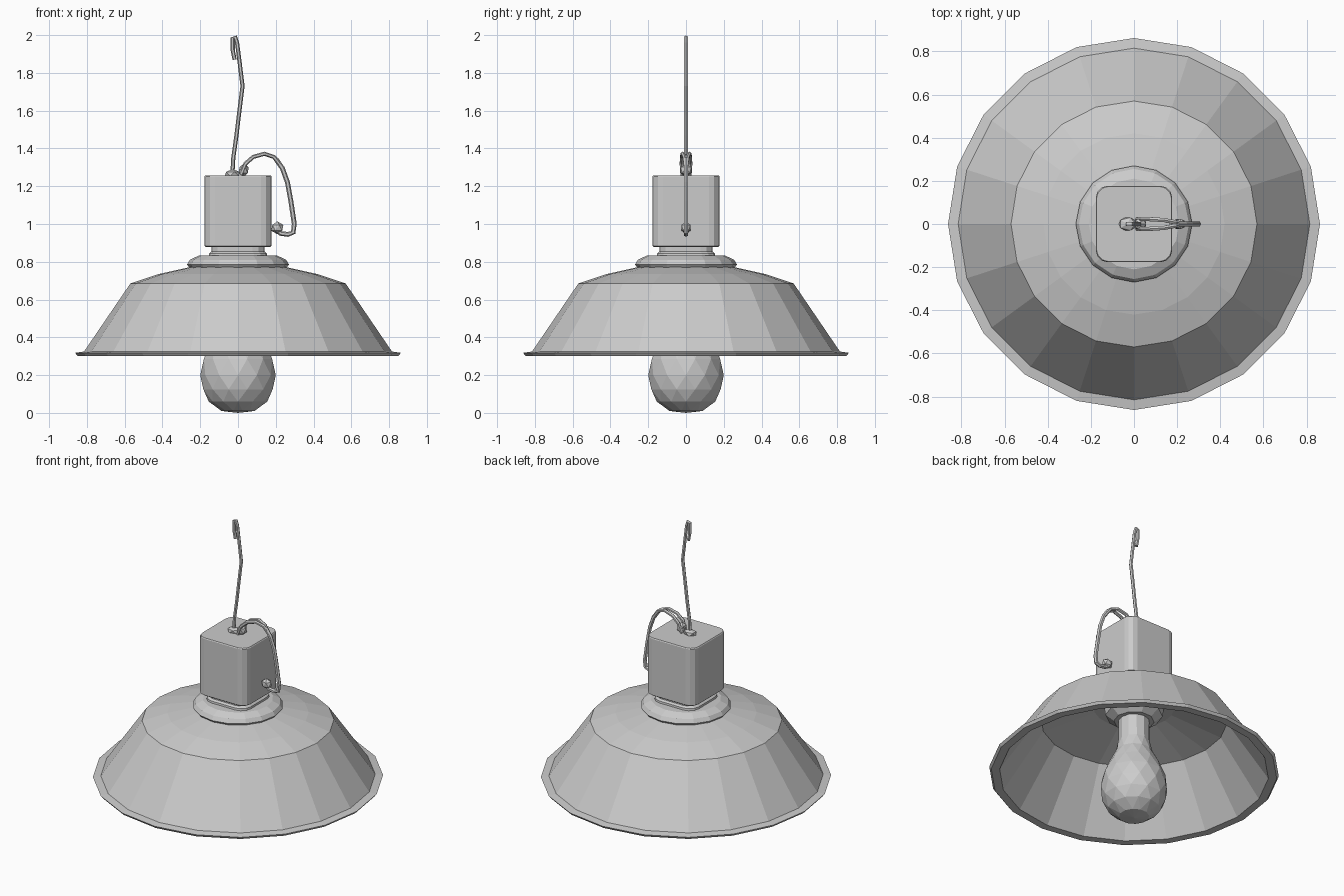
import bpy, bmesh, math
from mathutils import Vector

cube = bpy.data.objects.get("Cube")
if cube:
    bpy.data.objects.remove(cube, do_unlink=True)

grey = bpy.data.materials.new("lamp_grey")
grey.use_nodes = True
COLOUR = (0.6, 0.6, 0.6, 1)
grey.diffuse_color = COLOUR
grey.node_tree.nodes["Principled BSDF"].inputs["Base Color"].default_value = COLOUR


def finish(name, bm):
    """Turn a bmesh into a flat-shaded object."""
    bmesh.ops.recalc_face_normals(bm, faces=bm.faces)
    mesh = bpy.data.meshes.new(name)
    bm.to_mesh(mesh)
    bm.free()
    mesh.materials.append(grey)
    obj = bpy.data.objects.new(name, mesh)
    bpy.context.collection.objects.link(obj)
    return obj


def lathe(name, profile, sides, stagger=False):
    """Spin (radius, z) points; staggered rings are joined with triangles."""
    bm = bmesh.new()
    rings = []
    for k, (r, z) in enumerate(profile):
        if r == 0:
            rings.append([bm.verts.new((0, 0, z))] * sides)
            continue
        shift = 0.5 * (k % 2) if stagger else 0
        angles = [math.tau * (i + shift) / sides for i in range(sides)]
        rings.append([bm.verts.new((r * math.cos(a), r * math.sin(a), z)) for a in angles])
    for k, (a, b) in enumerate(zip(rings, rings[1:])):
        for i in range(sides):
            j = (i + 1) % sides
            if not stagger:
                faces = [(a[i], a[j], b[j], b[i])]
            elif k % 2 == 0:
                faces = [(a[i], a[j], b[i]), (a[j], b[j], b[i])]
            else:
                faces = [(a[i], a[j], b[j]), (a[i], b[j], b[i])]
            for face in faces:
                corners = list(dict.fromkeys(face))
                if len(corners) > 2:
                    bm.faces.new(corners)
    return finish(name, bm)


def rounded_block(name, half, radius, levels):
    """Stack rounded-square sections given as (z, scale)."""
    bm = bmesh.new()
    rings = []
    for z, s in levels:
        ring = []
        for q in range(4):
            mid = math.radians(45 + 90 * q)
            cx = math.copysign(half - radius, math.cos(mid))
            cy = math.copysign(half - radius, math.sin(mid))
            for t in range(4):
                a = math.radians(90 * q + 30 * t)
                ring.append(bm.verts.new(((cx + radius * math.cos(a)) * s,
                                          (cy + radius * math.sin(a)) * s, z)))
        rings.append(ring)
    for a, b in zip(rings, rings[1:]):
        for i in range(len(a)):
            j = (i + 1) % len(a)
            bm.faces.new((a[i], a[j], b[j], b[i]))
    bm.faces.new(rings[0][::-1])
    bm.faces.new(rings[-1])
    return finish(name, bm)


def tube(name, points, radius, sides=6):
    """Sweep a small polygon along a path."""
    pts = [Vector(p) for p in points]
    bm = bmesh.new()
    rings = []
    for i, p in enumerate(pts):
        way = (pts[min(i + 1, len(pts) - 1)] - pts[max(i - 1, 0)]).normalized()
        u = way.cross(Vector((0, 1, 0))).normalized()
        v = way.cross(u)
        rings.append([bm.verts.new(p + radius * (u * math.cos(math.tau * k / sides)
                                                 + v * math.sin(math.tau * k / sides)))
                      for k in range(sides)])
    for a, b in zip(rings, rings[1:]):
        for k in range(sides):
            j = (k + 1) % sides
            bm.faces.new((a[k], a[j], b[j], b[k]))
    bm.faces.new(rings[0])
    bm.faces.new(rings[-1])
    return finish(name, bm)


def knob(name, location, scale):
    bm = bmesh.new()
    bmesh.ops.create_icosphere(bm, subdivisions=1, radius=1)
    bmesh.ops.scale(bm, vec=scale, verts=bm.verts)
    bmesh.ops.translate(bm, vec=location, verts=bm.verts)
    return finish(name, bm)


# Shade: outer skin, flared rim, inner skin
lathe("shade", [(0, 0.78), (0.24, 0.775), (0.42, 0.735), (0.57, 0.685), (0.815, 0.325),
                (0.862, 0.318), (0.85, 0.302), (0.8, 0.302), (0.555, 0.67),
                (0.24, 0.755), (0, 0.76)], 20)

# Collar and neck between shade and housing
lathe("collar", [(0.25, 0.76), (0.27, 0.785), (0.255, 0.81), (0.21, 0.832), (0, 0.835)], 16)
rounded_block("neck", 0.155, 0.07, [(0.82, 1), (0.845, 0.98), (0.855, 0.9), (0.89, 0.9)])

# Housing with softened corners
rounded_block("housing", 0.177, 0.055, [(0.878, 0.96), (0.884, 1), (1.252, 1), (1.258, 0.98)])

# Bulb and its socket
lathe("socket", [(0.18, 0.77), (0.17, 0.7), (0.12, 0.66), (0, 0.66)], 10)
lathe("bulb", [(0, 0.0), (0.09, 0.01), (0.155, 0.06), (0.19, 0.125), (0.2, 0.2),
               (0.187, 0.285), (0.15, 0.37), (0.11, 0.45), (0.095, 0.52)], 12, True)
lathe("bulb_neck", [(0.095, 0.51), (0.092, 0.7)], 12)

# Hanging cable, hooked over at the top
tube("hanging_cable", [(-0.03, 0, 1.26), (-0.025, 0, 1.35), (-0.008, 0, 1.47), (0.005, 0, 1.58),
                       (0.024, 0, 1.73), (0.008, 0, 1.86), (-0.005, 0, 1.96), (-0.015, 0, 1.99),
                       (-0.028, 0, 1.985), (-0.028, 0, 1.92), (-0.018, 0, 1.87)], 0.011)

# Paired strands that rise from the housing and merge into the side cable
for side, word in ((1, "back"), (-1, "front")):
    tube("strand_" + word, [(0.015, 0.02 * side, 1.26), (0.04, 0.024 * side, 1.32),
                            (0.08, 0.022 * side, 1.355), (0.14, 0.018 * side, 1.372),
                            (0.19, 0.008 * side, 1.355), (0.225, 0.002 * side, 1.31)], 0.011)
tube("side_cable", [(0.2, 0, 1.345), (0.235, 0, 1.295), (0.262, 0, 1.22), (0.28, 0, 1.12),
                    (0.298, 0, 1.0), (0.292, 0, 0.955), (0.265, 0, 0.945),
                    (0.225, 0, 0.95), (0.2, 0, 0.98)], 0.013)

# Cable fittings
knob("cable_fitting", (-0.03, 0, 1.265), (0.045, 0.035, 0.025))
knob("strand_fitting", (0.03, 0, 1.285), (0.03, 0.035, 0.035))
knob("plug", (0.208, 0, 0.98), (0.036, 0.028, 0.034))
